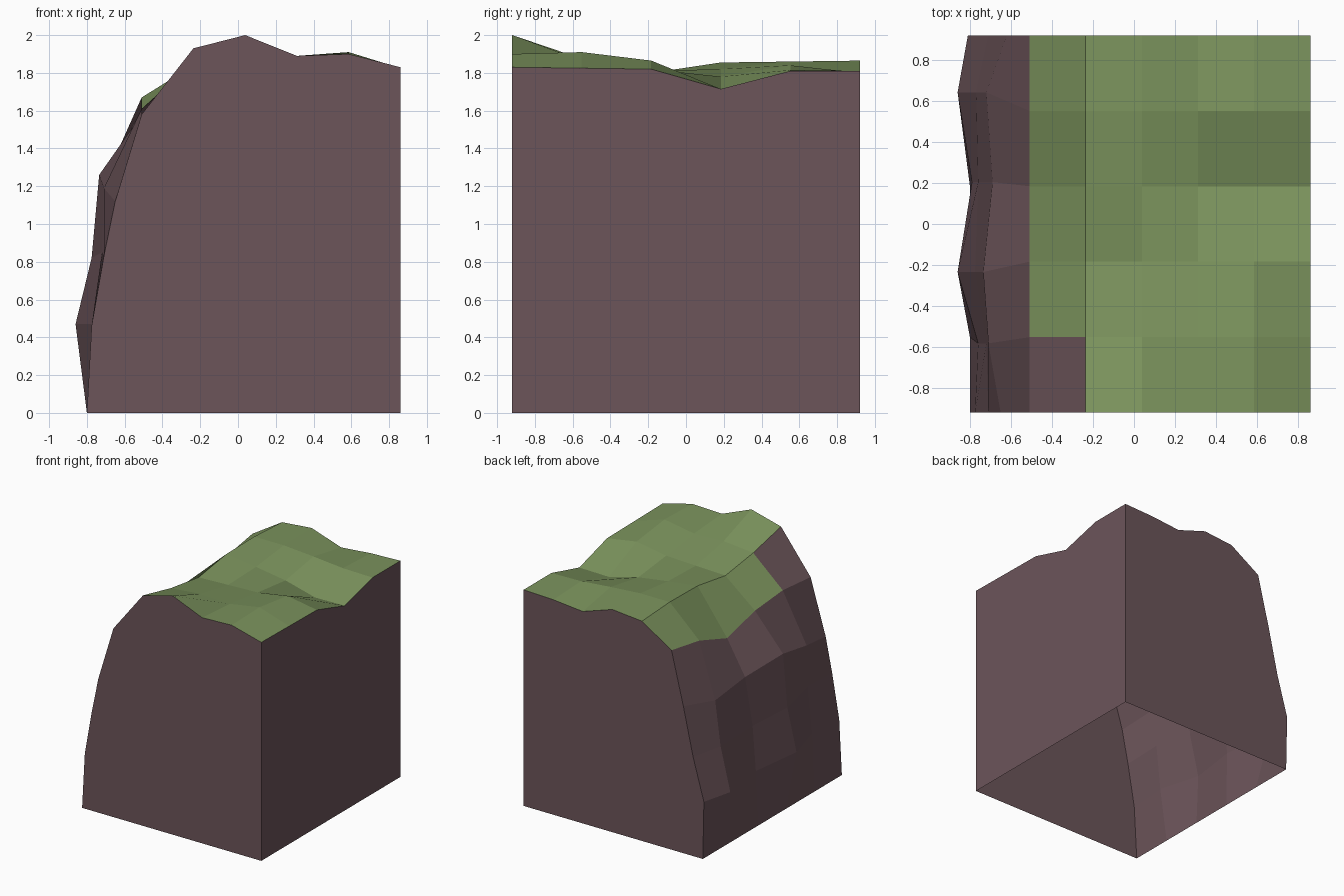
import bpy
import bmesh

default_cube = bpy.data.objects.get("Cube")
if default_cube:
    bpy.data.objects.remove(default_cube, do_unlink=True)


def make_material(name, colour):
    material = bpy.data.materials.new(name)
    material.use_nodes = True
    material.diffuse_color = colour
    shader = next(n for n in material.node_tree.nodes if n.type == "BSDF_PRINCIPLED")
    shader.inputs["Base Color"].default_value = colour
    return material


def make_part(name, polygons, material):
    """Build one flat-shaded object from a list of polygons given as points."""
    bm = bmesh.new()
    for polygon in polygons:
        bm.faces.new([bm.verts.new(point) for point in polygon])
    bmesh.ops.remove_doubles(bm, verts=bm.verts, dist=0.0005)
    mesh = bpy.data.meshes.new(name)
    bm.to_mesh(mesh)
    bm.free()
    mesh.materials.append(material)
    part = bpy.data.objects.new(name, mesh)
    bpy.context.collection.objects.link(part)
    return part


rock = make_material("dusky brown rock", (0.15, 0.09, 0.102, 1))
grass = make_material("muted green grass", (0.2, 0.295, 0.11, 1))

# Overall block: six stations from front to back, six columns across the top
half_width, half_depth, columns, stations = 0.86, 0.92, 6, 6
column_step = 0.274
depth_step = 2 * half_depth / (stations - 1)

# Weathered cliff: each course lists (x, z) from front to back
cliff_courses = [
    [(-0.8, 0)] * stations,
    [(-0.775, 0.46), (-0.76, 0.47), (-0.86, 0.47), (-0.79, 0.46), (-0.86, 0.47), (-0.81, 0.48)],
    [(-0.71, 0.83), (-0.72, 0.85), (-0.775, 0.82), (-0.76, 0.83), (-0.77, 0.83), (-0.71, 0.83)],
    [(-0.65, 1.12), (-0.71, 1.19), (-0.735, 1.26), (-0.69, 1.22), (-0.72, 1.2), (-0.62, 1.23)],
]
course_shift = [0, -0.03, -0.05, 0.02, 0.09, 0]

# Rolling ground: heights from front to back for each column, cliff edge first
ground_heights = [
    [1.58, 1.61, 1.58, 1.49, 1.61, 1.67],
    [1.93, 1.85, 1.8, 1.855, 1.86, 1.84],
    [2.0, 1.875, 1.81, 1.82, 1.86, 1.865],
    [1.89, 1.865, 1.82, 1.78, 1.84, 1.775],
    [1.9, 1.91, 1.865, 1.71, 1.815, 1.8],
    [1.83, 1.825, 1.82, 1.715, 1.81, 1.81],
]

# Sweep the outline from the foot of the cliff over the ground to the cut side
outline = []
for level, course in enumerate(cliff_courses):
    outline.append([
        (x, -half_depth + j * depth_step + (course_shift[j] if level else 0), z)
        for j, (x, z) in enumerate(course)
    ])
for i, heights in enumerate(ground_heights):
    x = half_width - (columns - 1 - i) * column_step
    outline.append([(x, -half_depth + j * depth_step, z) for j, z in enumerate(heights)])

# Sort the surface patches: cliff courses and one bare front patch are rock
rock_patches, grass_patches = [], []
first_ground = len(cliff_courses)
for i in range(len(outline) - 1):
    for j in range(stations - 1):
        patch = [outline[i][j], outline[i + 1][j], outline[i + 1][j + 1], outline[i][j + 1]]
        bare = i < first_ground or (i == first_ground and j == 0)
        (rock_patches if bare else grass_patches).append(patch)

# Flat cut sides; the underside stays open
front_foot = (half_width, -half_depth, 0)
back_foot = (half_width, half_depth, 0)
front_wall = [front_foot] + [row[0] for row in reversed(outline)]
back_wall = [row[-1] for row in outline] + [back_foot]
side_wall = [front_foot, back_foot] + list(reversed(outline[-1]))

make_part("cliff_face", rock_patches, rock)
make_part("grass_top", grass_patches, grass)
make_part("front_wall", [front_wall], rock)
make_part("back_wall", [back_wall], rock)
make_part("left_wall", [side_wall], rock)
